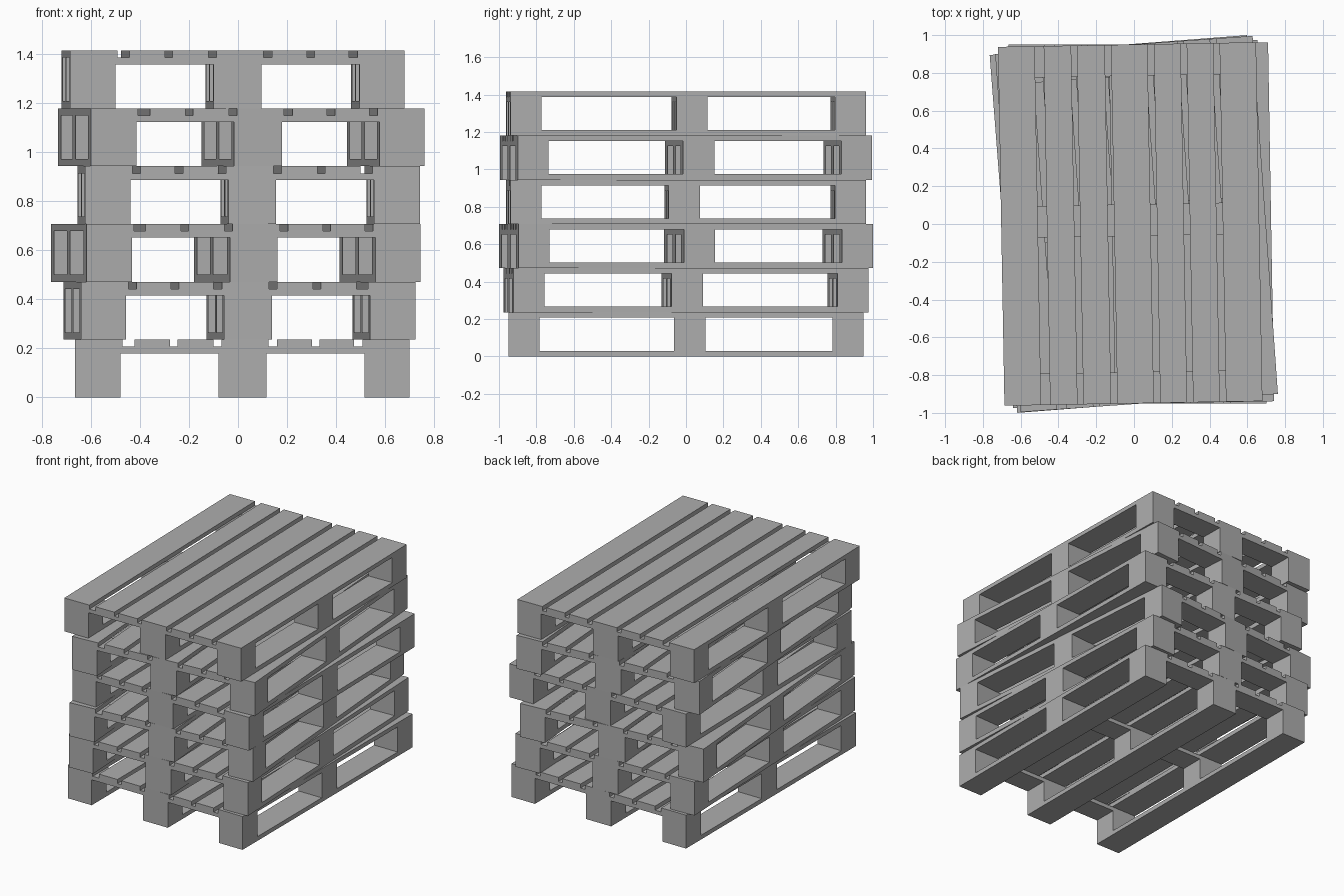
import bpy, bmesh
from math import pi
from mathutils import Matrix

if "Cube" in bpy.data.objects:
    bpy.data.objects.remove(bpy.data.objects["Cube"])

HALF_W, HALF_L, HEIGHT = 0.683, 0.95, 0.236
Z_BOTTOM, Z_BLOCK, Z_CROSS = 0.03, 0.18, 0.207   # layer tops

RUNNERS_X = [(-HALF_W, -0.497), (-0.0965, 0.0985), (0.499, HALF_W)]
ROWS_Y = [(-HALF_L, -0.784), (-0.064, 0.104), (0.784, HALF_L)]
GAPS = [(-0.489, -0.441), (-0.296, -0.265), (-0.118, -0.085),
        (0.108, 0.142), (0.284, 0.316), (0.457, 0.490)]

# deck boards lie between the gaps
edges = [-HALF_W] + [v for g in GAPS for v in g] + [HALF_W]
DECK_X = list(zip(edges[::2], edges[1::2]))

# mid grey timber
grey = bpy.data.materials.new("grey_timber")
grey.diffuse_color = (0.42, 0.42, 0.42, 1)
grey.use_nodes = True
grey.node_tree.nodes["Principled BSDF"].inputs["Base Color"].default_value = grey.diffuse_color


def boxes_mesh(name, boxes):
    """Mesh made of boxes, each given as x, y and z ranges."""
    bm = bmesh.new()
    for ranges in boxes:
        size = [b - a for a, b in ranges]
        mid = [(a + b) / 2 for a, b in ranges]
        m = Matrix.Translation(mid) @ Matrix.Diagonal((*size, 1))
        bmesh.ops.create_cube(bm, size=1, matrix=m)
    mesh = bpy.data.meshes.new(name)
    bm.to_mesh(mesh)
    bm.free()
    mesh.materials.append(grey)
    return mesh


FULL_X, FULL_Y = (-HALF_W, HALF_W), (-HALF_L, HALF_L)
parts = [
    # long boards on the ground
    boxes_mesh("bottom_boards", [(x, FULL_Y, (0, Z_BOTTOM)) for x in RUNNERS_X]),
    # nine spacer blocks
    boxes_mesh("spacer_blocks", [(x, y, (Z_BOTTOM, Z_BLOCK)) for x in RUNNERS_X for y in ROWS_Y]),
    # three boards across the blocks
    boxes_mesh("cross_boards", [(FULL_X, y, (Z_BLOCK, Z_CROSS)) for y in ROWS_Y]),
    # seven top boards
    boxes_mesh("deck_boards", [(x, FULL_Y, (Z_CROSS, HEIGHT)) for x in DECK_X]),
]

# stack: x offset, twist, turned end for end
STACK = [(0.0175, 0.0, False), (0.006, 0.038, True), (-0.010, 0.077, False),
         (0.043, 0.017, True), (0.0135, 0.0705, False), (-0.020, 0.018, False)]

for i, (x, twist, turned) in enumerate(STACK):
    for mesh in parts:
        ob = bpy.data.objects.new(f"pallet_{i + 1}_{mesh.name}", mesh)
        ob.location = (x, 0, i * HEIGHT)
        ob.rotation_euler.z = twist + (pi if turned else 0)
        bpy.context.collection.objects.link(ob)
